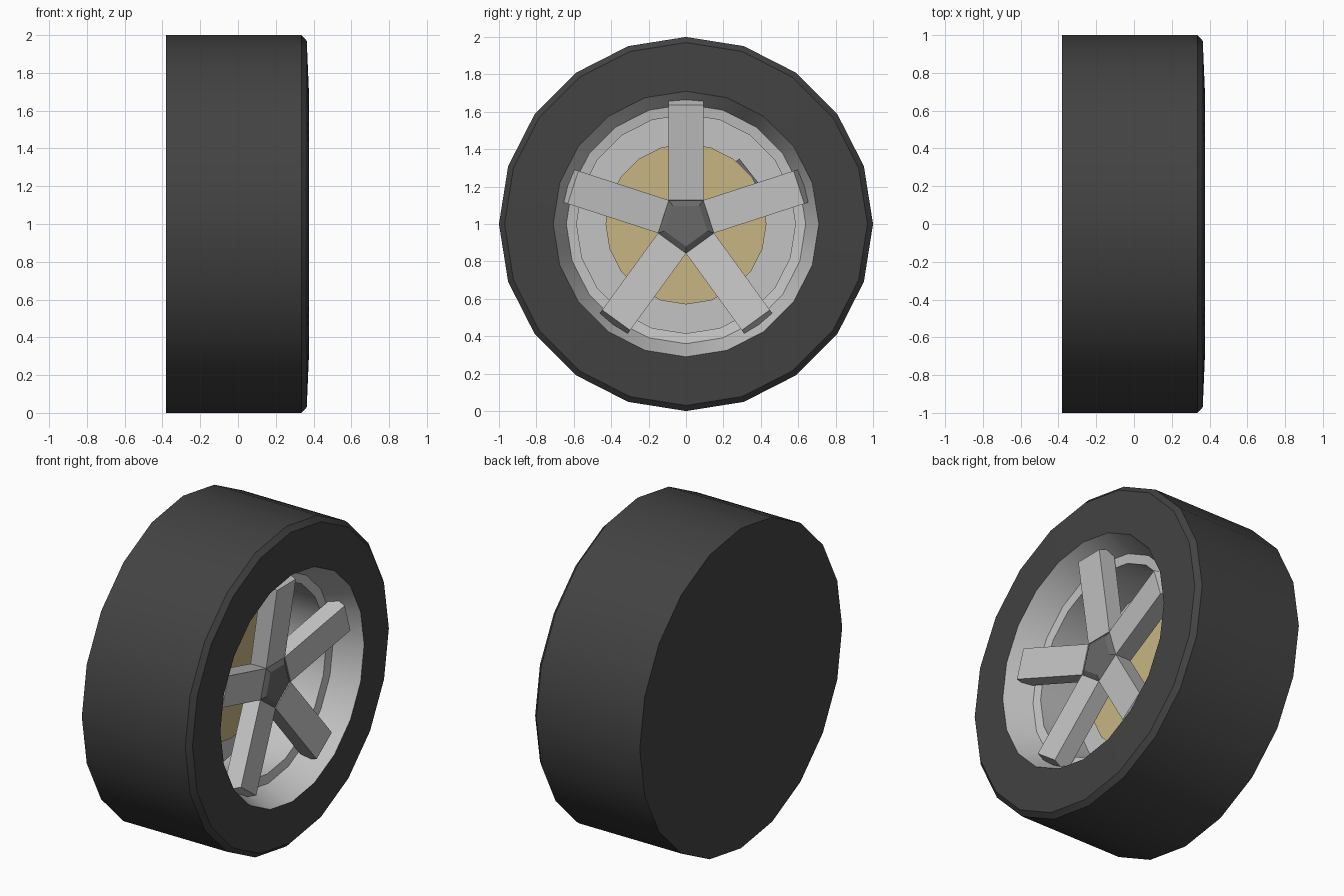
import bpy, math
from mathutils import Matrix

if "Cube" in bpy.data.objects:
    bpy.data.objects.remove(bpy.data.objects["Cube"])

def mat(name, rgb):
    m = bpy.data.materials.new(name)
    m.diffuse_color = (*rgb, 1)
    m.use_nodes = True
    m.node_tree.nodes["Principled BSDF"].inputs["Base Color"].default_value = m.diffuse_color
    return m

RUBBER = mat("rubber black", (0.055, 0.055, 0.055))
SILVER = mat("silver alloy", (0.55, 0.55, 0.55))
GOLD = mat("brake gold", (0.57, 0.46, 0.225))
DARK = mat("dark grey", (0.14, 0.14, 0.14))

def make(name, verts, faces, material, smooth=True):
    me = bpy.data.meshes.new(name)
    me.from_pydata(verts, [], faces)
    me.materials.append(material)
    ob = bpy.data.objects.new(name, me)
    bpy.context.collection.objects.link(ob)
    if smooth:
        bpy.ops.object.select_all(action='DESELECT')
        ob.select_set(True)
        bpy.context.view_layer.objects.active = ob
        bpy.ops.object.shade_smooth_by_angle(angle=math.radians(25))
    return ob

def lathe(name, profile, material, sides=20, start=90, cap_first=False, cap_last=False, smooth=True):
    """Spin an (x, radius) profile around the axle."""
    verts, faces = [], []
    for x, r in profile:
        for i in range(sides):
            a = math.radians(start) + 2 * math.pi * i / sides
            verts.append((x, r * math.cos(a), 1 + r * math.sin(a)))
    for k in range(len(profile) - 1):
        for i in range(sides):
            j = (i + 1) % sides
            faces.append((k*sides + i, k*sides + j, (k+1)*sides + j, (k+1)*sides + i))
    if cap_first:
        faces.append(tuple(reversed(range(sides))))
    if cap_last:
        n = (len(profile) - 1) * sides
        faces.append(tuple(range(n, n + sides)))
    return make(name, verts, faces, material, smooth)

def radial_bar(name, side, half_width, angle, material):
    """Extrude an (x, radius) side outline across its width, pointing out at an angle."""
    n = len(side)
    rot = Matrix.Translation((0, 0, 1)) @ Matrix.Rotation(math.radians(angle), 4, 'X')
    verts = [(x, s * half_width, r) for s in (-1, 1) for x, r in side]
    faces = [tuple(range(n)), tuple(reversed(range(n, 2 * n)))]
    faces += [(i, i + n, (i + 1) % n + n, (i + 1) % n) for i in range(n)]
    ob = make(name, verts, faces, material, smooth=False)
    ob.data.transform(rot)
    return ob

# Tyre with closed flat back and a chamfered front shoulder
lathe("tyre", [(-0.38, 1.0), (0.335, 1.0), (0.364, 0.97), (0.375, 0.71)], RUBBER, cap_first=True)

# Rim: sloping lip, step, inner barrel and back plate
lathe("rim", [(0.375, 0.71), (0.21, 0.64), (0.20, 0.585), (-0.10, 0.585)], SILVER, cap_last=True)

# Brake disc and caliper behind it
lathe("brake_disc", [(-0.10, 0.43), (-0.05, 0.43)], GOLD, cap_last=True)
radial_bar("brake_caliper", [(-0.098, 0.30), (-0.098, 0.44), (-0.055, 0.44), (-0.055, 0.30)],
           0.10, -52, DARK)

# Five dished spokes with slanted tips
for i in range(5):
    radial_bar(f"spoke_{i + 1}", [(0.15, 0.12), (0.23, 0.68), (0.335, 0.635), (0.26, 0.127)],
               0.0925, 72 * i, SILVER)

# Pentagonal hub cap
lathe("hub_cap", [(0.15, 0.155), (0.255, 0.157), (0.275, 0.12)], DARK, sides=5, start=-90,
      cap_first=True, cap_last=True, smooth=False)
